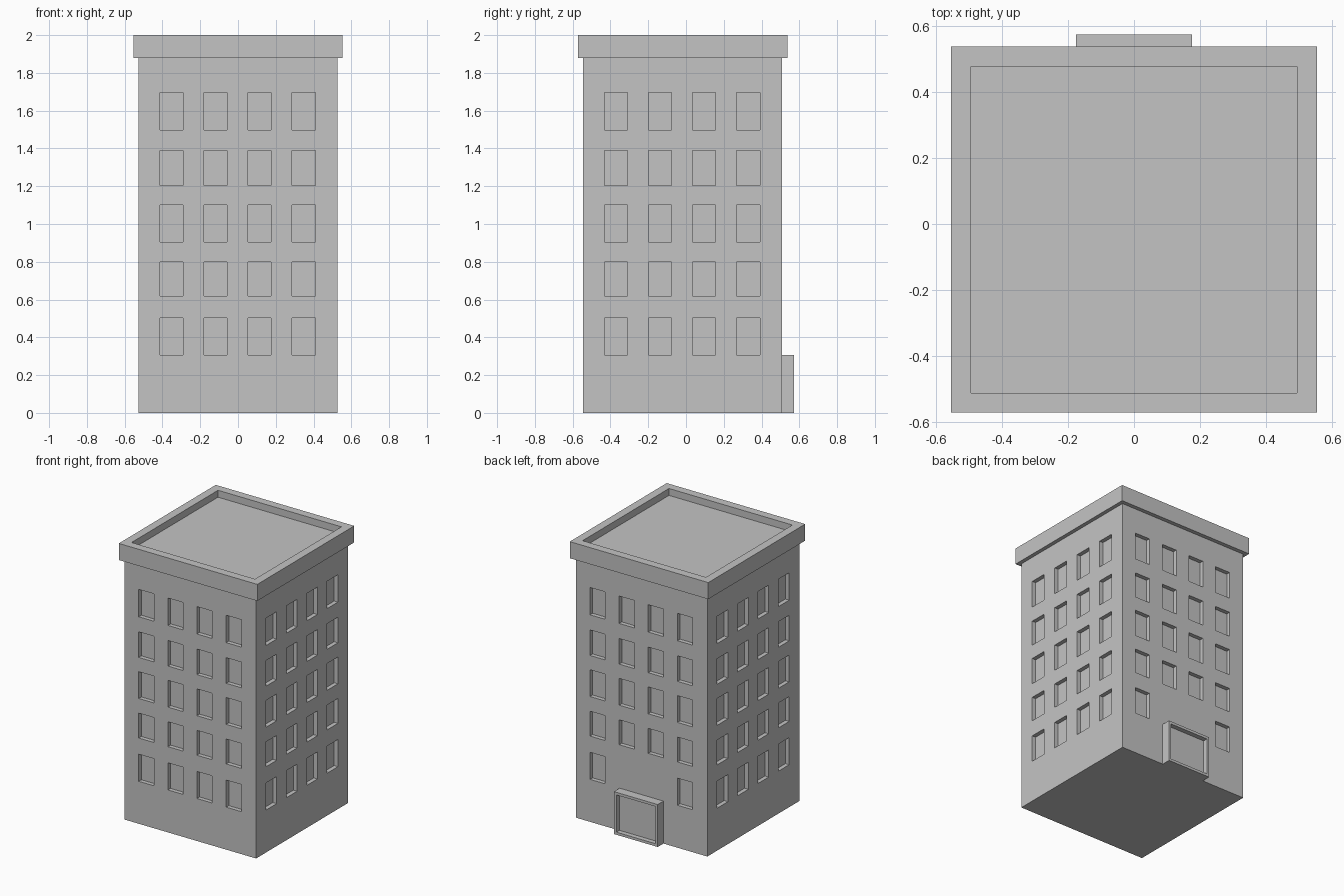
import bpy, bmesh, math
from mathutils import Matrix, Vector

if "Cube" in bpy.data.objects:
    bpy.data.objects.remove(bpy.data.objects["Cube"])

grey = bpy.data.materials.new("plain grey")
grey.diffuse_color = (0.55, 0.55, 0.55, 1)
grey.use_nodes = True
grey.node_tree.nodes["Principled BSDF"].inputs["Base Color"].default_value = grey.diffuse_color

HALF, CY = 0.526, -0.0185          # body half width and centre in y
WALL_TOP, DEPTH = 1.88, 0.03
COLS = [(c - 0.061, c + 0.061) for c in (-0.352, -0.118, 0.114, 0.348)]
ROWS = [(0.307, 0.503), (0.62, 0.80), (0.906, 1.10), (1.203, 1.388), (1.497, 1.695)]


def finish(name, bm):
    bmesh.ops.remove_doubles(bm, verts=bm.verts, dist=1e-5)
    bmesh.ops.recalc_face_normals(bm, faces=bm.faces)
    mesh = bpy.data.meshes.new(name)
    bm.to_mesh(mesh)
    bm.free()
    mesh.materials.append(grey)
    obj = bpy.data.objects.new(name, mesh)
    bpy.context.collection.objects.link(obj)
    return obj


def box(bm, lo, hi):
    lo, hi = Vector(lo), Vector(hi)
    m = Matrix.Translation((lo + hi) / 2) @ Matrix.Diagonal((*(hi - lo), 1))
    bmesh.ops.create_cube(bm, size=1, matrix=m)
    bm.normal_update()


def recess(bm, direction, border, depth):
    # frame the face that looks in a direction and push its centre inwards
    d = Vector(direction)
    face = next(f for f in bm.faces if f.normal.dot(d) > 0.9)
    bmesh.ops.inset_region(bm, faces=[face], thickness=border)
    out = bmesh.ops.extrude_discrete_faces(bm, faces=[face])
    bmesh.ops.translate(bm, verts=out["faces"][0].verts, vec=-d * depth)


# walls: one grid per side, window cells sunk inwards
bm = bmesh.new()
us = sorted([-HALF, HALF] + [u for c in COLS for u in c])
zs = sorted([0, WALL_TOP] + [z for r in ROWS for z in r])
for side in range(4):              # front, right, back, left
    turn = Matrix.Translation((0, CY, 0)) @ Matrix.Rotation(side * math.pi / 2, 4, 'Z')

    def quad(*pts):
        bm.faces.new([bm.verts.new(turn @ Vector((u, -HALF + d, z))) for u, z, d in pts])

    for i in range(len(us) - 1):
        for j in range(len(zs) - 1):
            window = i % 2 == 1 and j % 2 == 1
            if side == 2 and j == 1 and i in (3, 5):
                window = False     # no windows above the entrance
            p = [(us[i], zs[j]), (us[i + 1], zs[j]), (us[i + 1], zs[j + 1]), (us[i], zs[j + 1])]
            quad(*[(u, z, DEPTH if window else 0) for u, z in p])
            if window:
                for k in range(4):
                    a, b = p[k], p[(k + 1) % 4]
                    quad((*a, 0), (*b, 0), (*b, DEPTH), (*a, DEPTH))
# close the bottom and top of the block
bmesh.ops.remove_doubles(bm, verts=bm.verts, dist=1e-5)
bmesh.ops.holes_fill(bm, edges=[e for e in bm.edges if e.is_boundary], sides=0)
# merge coplanar cells of the walls
bmesh.ops.recalc_face_normals(bm, faces=bm.faces)
finish("building_body", bm)

# roof slab with parapet and sunken deck
bm = bmesh.new()
box(bm, (-0.554, -0.571, WALL_TOP), (0.554, 0.537, 2.0))
recess(bm, (0, 0, 1), 0.085, 0.05)
finish("roof_parapet", bm)

# entrance porch with recessed door
bm = bmesh.new()
box(bm, (-0.175, 0.50, 0), (0.175, 0.573, 0.307))
recess(bm, (0, 1, 0), 0.027, 0.035)
finish("entrance", bm)
